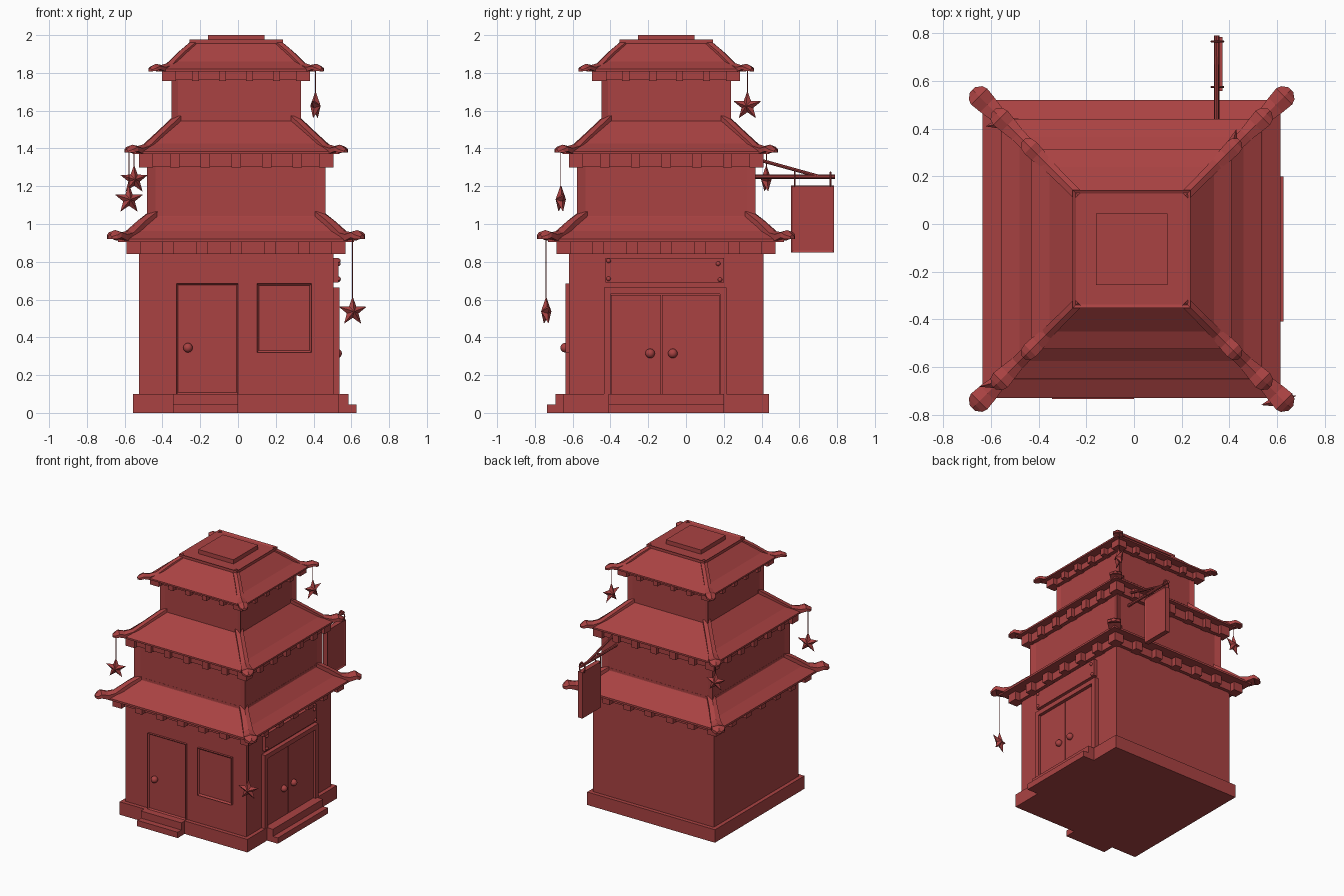
import bpy, bmesh, math
from mathutils import Vector, Matrix

if "Cube" in bpy.data.objects:
    bpy.data.objects.remove(bpy.data.objects["Cube"])

CX, CY = -0.01, -0.105
red = bpy.data.materials.new("red_paint")
red.diffuse_color = (0.4, 0.055, 0.055, 1)
red.use_nodes = True
red.node_tree.nodes["Principled BSDF"].inputs["Base Color"].default_value = red.diffuse_color


def finish(name, bm):
    bmesh.ops.recalc_face_normals(bm, faces=bm.faces[:])
    me = bpy.data.meshes.new(name)
    bm.to_mesh(me)
    bm.free()
    ob = bpy.data.objects.new(name, me)
    bpy.context.collection.objects.link(ob)
    me.materials.append(red)
    return ob


def add_box(bm, lo, hi):
    lo, hi = Vector(lo), Vector(hi)
    m = Matrix.Translation((lo + hi) / 2) @ Matrix.Diagonal((*(hi - lo), 1))
    return bmesh.ops.create_cube(bm, size=1, matrix=m)["verts"]


def box(name, lo, hi, facing=(), inset=0, depth=0):
    """Box whose faces along the given directions get a recessed panel."""
    bm = bmesh.new()
    add_box(bm, lo, hi)
    bm.normal_update()
    for d in facing:
        f = [f for f in bm.faces if f.normal.dot(Vector(d)) > 0.9]
        bmesh.ops.inset_individual(bm, faces=f, thickness=inset, depth=0)
        for v in f[0].verts:
            v.co -= Vector(d) * depth
    return finish(name, bm)


def square(name, half, z0, z1, **kw):
    return box(name, (CX - half, CY - half, z0), (CX + half, CY + half, z1), **kw)


def rod(name, a, b, r, sides=8):
    a, b = Vector(a), Vector(b)
    bm = bmesh.new()
    m = Matrix.Translation((a + b) / 2) @ (b - a).to_track_quat('Z', 'Y').to_matrix().to_4x4()
    bmesh.ops.create_cone(bm, cap_ends=True, segments=sides, radius1=r, radius2=r,
                          depth=(b - a).length, matrix=m)
    return finish(name, bm)


def knob(name, pos, r=0.025):
    bm = bmesh.new()
    bmesh.ops.create_uvsphere(bm, u_segments=16, v_segments=10, radius=r,
                              matrix=Matrix.Translation(pos))
    for f in bm.faces:
        f.smooth = True
    return finish(name, bm)


def loft(bm, rings):
    rows = [[bm.verts.new(p) for p in r] for r in rings]
    n = len(rows[0])
    for a, b in zip(rows, rows[1:]):
        for i in range(n):
            bm.faces.new((a[i], a[(i + 1) % n], b[(i + 1) % n], b[i]))
    bm.faces.new(rows[0])
    bm.faces.new(rows[-1])


def roof(name, profile):
    """Square hipped roof from (half width, height) pairs."""
    bm = bmesh.new()
    loft(bm, [[(CX + sx * h, CY + sy * h, z) for sx, sy in ((-1, -1), (1, -1), (1, 1), (-1, 1))]
              for h, z in profile])
    finish(name, bm)


def ribs(name, path):
    """Four diagonal corner ribs from (half, top z, width, thickness) points."""
    bm = bmesh.new()
    for sx in (-1, 1):
        for sy in (-1, 1):
            side = Vector((-sy, sx, 0)) * math.sqrt(0.5)
            rings = []
            for h, z, w, t in path:
                c = Vector((CX + sx * h, CY + sy * h, z))
                rings.append([c - side * w / 2 - Vector((0, 0, 0.012)), c,
                              c + side * w / 2 - Vector((0, 0, 0.012)),
                              c + side * w / 2 - Vector((0, 0, t)),
                              c - side * w / 2 - Vector((0, 0, t))])
            loft(bm, rings)
    finish(name, bm)


def brackets(name, inner, outer, z0, z1, count, w):
    """Eave blocks around all four sides, with a block at each corner."""
    bm = bmesh.new()
    for k in range(4):
        rot = Matrix.Translation((CX, CY, 0)) @ Matrix.Rotation(k * math.pi / 2, 4, 'Z')
        vs = []
        for i in range(count):
            x = -inner + 2 * inner * (i + 1) / (count + 1)
            vs += add_box(bm, (x - w / 2, -outer, z0), (x + w / 2, -inner + 0.03, z1))
        c = outer - 0.075
        vs += add_box(bm, (c, -outer, z0), (outer, -c, z1))
        bmesh.ops.transform(bm, matrix=rot, verts=vs)
    finish(name, bm)


SIDES = ((1, 0, 0), (-1, 0, 0), (0, 1, 0), (0, -1, 0))
# plinth and storeys
square("plinth", 0.545, 0, 0.1)
square("ground_storey", 0.515, 0.1, 0.91)
square("middle_storey", 0.473, 1.0, 1.38, facing=SIDES, inset=0.065, depth=0.014)
square("upper_storey", 0.343, 1.5, 1.815, facing=SIDES, inset=0.05, depth=0.014)

# eave beams and brackets
for tag, inn, out, z0, z1, n, w in (("lower", 0.54, 0.58, 0.84, 0.908, 5, 0.06),
                                    ("middle", 0.487, 0.515, 1.3, 1.373, 5, 0.05),
                                    ("upper", 0.357, 0.392, 1.758, 1.812, 4, 0.038)):
    square(tag + "_eave_beam", inn, z0 + 0.005, z1)
    brackets(tag + "_eave_brackets", inn, out, z0, z1, n, w)

# roofs with upturned corner ribs
roof("lower_roof", [(0.625, 0.905), (0.625, 0.92), (0.55, 0.962), (0.46, 1.04), (0.46, 1.06)])
ribs("lower_roof_ribs", [(0.43, 1.085, 0.06, 0.05), (0.5, 1.03, 0.06, 0.05),
                         (0.57, 0.965, 0.07, 0.05), (0.605, 0.957, 0.085, 0.045),
                         (0.64, 0.968, 0.095, 0.04), (0.655, 0.955, 0.08, 0.035),
                         (0.668, 0.945, 0.03, 0.025)])
roof("middle_roof", [(0.545, 1.37), (0.545, 1.383), (0.47, 1.425), (0.325, 1.55), (0.325, 1.565)])
ribs("middle_roof_ribs", [(0.31, 1.585, 0.055, 0.045), (0.4, 1.5, 0.055, 0.045),
                          (0.48, 1.425, 0.06, 0.045), (0.52, 1.413, 0.075, 0.04),
                          (0.55, 1.42, 0.085, 0.035), (0.567, 1.408, 0.07, 0.03),
                          (0.58, 1.398, 0.025, 0.02)])
roof("upper_roof", [(0.42, 1.808), (0.42, 1.82), (0.345, 1.86), (0.235, 1.96)])
ribs("upper_roof_ribs", [(0.225, 1.978, 0.045, 0.04), (0.29, 1.923, 0.045, 0.04),
                         (0.36, 1.853, 0.05, 0.04), (0.395, 1.842, 0.065, 0.035),
                         (0.425, 1.848, 0.07, 0.03), (0.443, 1.838, 0.06, 0.027),
                         (0.455, 1.828, 0.025, 0.02)])
square("roof_rim", 0.247, 1.955, 1.976, facing=((0, 0, 1),), inset=0.02, depth=0.008)
square("roof_cap", 0.15, 1.96, 2.0)

# front door, window and steps
box("front_door", (-0.325, -0.637, 0.1), (0, -0.6, 0.685), ((0, -1, 0),), 0.012, 0.01)
knob("front_door_knob", (-0.265, -0.64, 0.345))
box("front_window", (0.1, -0.637, 0.32), (0.39, -0.6, 0.685), ((0, -1, 0),), 0.016, 0.012)
box("front_lower_step", (-0.345, -0.735, 0), (0, -0.6, 0.045))
box("front_upper_step", (-0.345, -0.69, 0.03), (0, -0.6, 0.1))

# side double door, board and steps
for tag, y0, y1, z0 in (("left_jamb", -0.435, -0.4, 0.1), ("right_jamb", 0.18, 0.215, 0.1),
                        ("lintel", -0.4, 0.18, 0.63)):
    box("side_door_" + tag, (0.48, y0, z0), (0.537, y1, 0.665))
for tag, y0, y1, ky in (("left", -0.398, -0.132, -0.19), ("right", -0.126, 0.178, -0.07)):
    box("side_door_leaf_" + tag, (0.48, y0, 0.1), (0.518, y1, 0.625))
    knob("side_door_knob_" + tag, (0.525, ky, 0.315))
box("side_lower_step", (0.5, -0.41, 0), (0.627, 0.2, 0.045))
box("side_upper_step", (0.5, -0.41, 0.03), (0.585, 0.2, 0.1))
box("door_board", (0.49, -0.425, 0.69), (0.532, 0.2, 0.82))
for i, (y, z) in enumerate(((-0.41, 0.805), (-0.41, 0.71), (0.17, 0.79), (0.18, 0.705))):
    knob(f"board_bolt_{i}", (0.532, y, z), 0.012)

# hanging sign on a bracket
box("hanging_sign", (0.335, 0.557, 0.85), (0.372, 0.784, 1.205), ((1, 0, 0),), 0.012, 0.005)
rod("sign_rod", (0.347, 0.33, 1.25), (0.347, 0.79, 1.25), 0.011)
rod("sign_brace", (0.347, 0.35, 1.35), (0.347, 0.71, 1.25), 0.009)
for i, y in enumerate((0.575, 0.765)):
    bpy.ops.mesh.primitive_torus_add(major_segments=16, minor_segments=6, major_radius=0.024,
                                     minor_radius=0.005, location=(0.35, y, 1.232),
                                     rotation=(math.pi / 2, 0, 0))
    ring = bpy.context.object
    ring.name = f"sign_ring_{i}"
    ring.scale = (1, 1.6, 1)
    ring.data.materials.append(red)


# star ornaments on strings
def star(name, pos, top, r, yaw):
    bm = bmesh.new()
    apex = [bm.verts.new((0, s * 0.028, 0)) for s in (-1, 1)]
    rim = []
    for i in range(10):
        a, q = math.pi * i / 5, r if i % 2 == 0 else r * 0.42
        rim.append(bm.verts.new((q * math.sin(a), 0, q * math.cos(a))))
    for i in range(10):
        for p in apex:
            bm.faces.new((p, rim[i], rim[(i + 1) % 10]))
    m = Matrix.Translation(pos) @ Matrix.Rotation(math.radians(yaw), 4, 'Z')
    bmesh.ops.transform(bm, matrix=m, verts=bm.verts[:])
    finish(name, bm)
    x, y, z = pos
    rod(name + "_string", (x, y, z + r * 0.9), (x, y, top), 0.0025, 6)


star("star_top", (0.41, 0.325, 1.625), 1.83, 0.08, 75)
star("star_middle_back", (-0.55, 0.425, 1.235), 1.4, 0.078, 12)
star("star_middle_front", (-0.577, -0.663, 1.13), 1.4, 0.08, 15)
star("star_lower", (0.607, -0.74, 0.537), 0.945, 0.08, 15)
